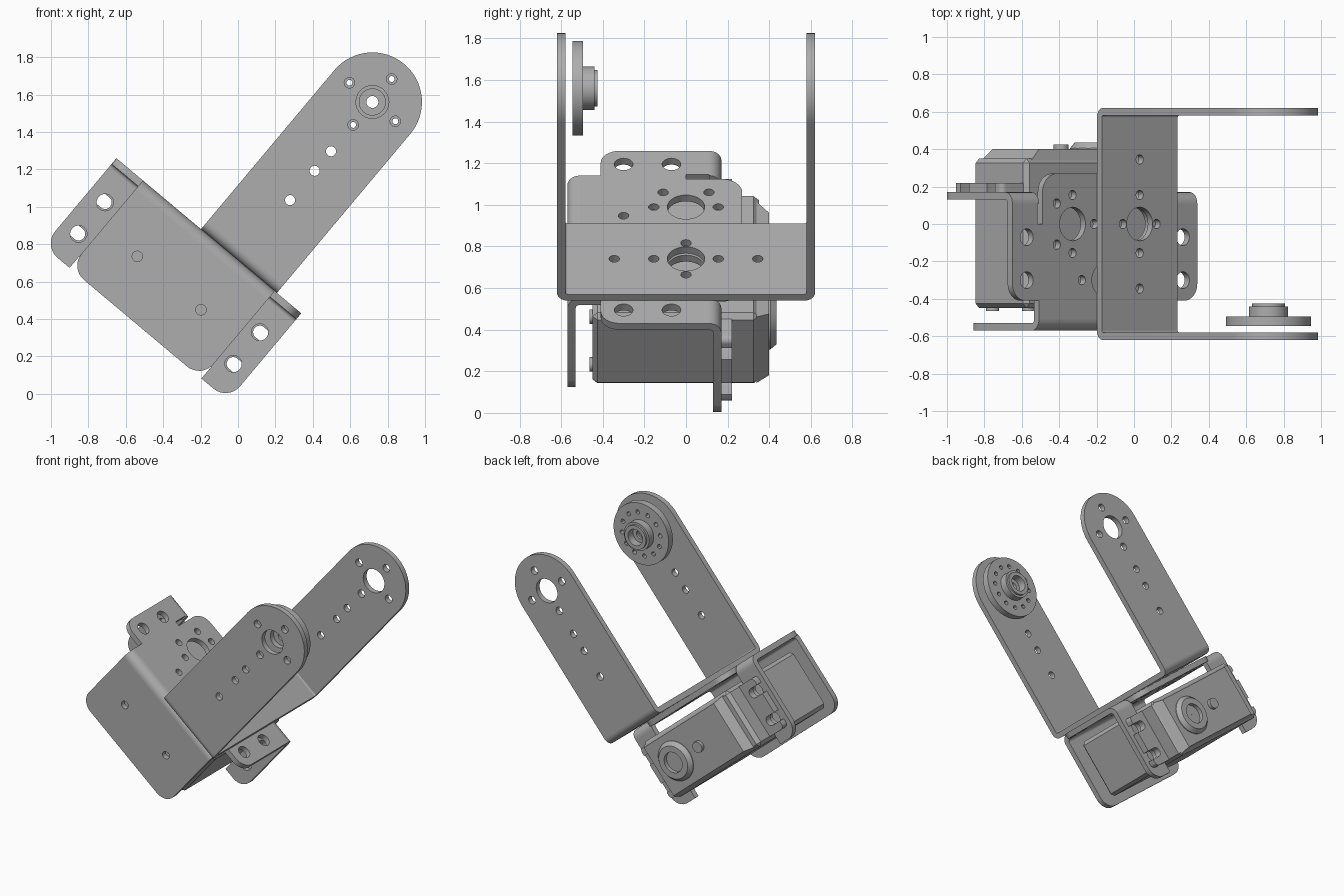
import bpy, bmesh, math
from mathutils import Matrix, Vector

if bpy.data.objects.get("Cube"):
    bpy.data.objects.remove(bpy.data.objects["Cube"])

# Tilted frame: x along the bracket base, y depth, z along the arms
FRAME = Matrix.Translation((0.005, 0, 0.71)) @ Matrix.Rotation(math.radians(40), 4, 'Y')
T = 0.04            # sheet thickness
MID = -0.21         # centre of the servo bracket
AXIS = -0.33        # servo centre line below the bracket plate
ARM = 1.11          # arm pivot height
FLAT = Matrix.Identity(4)
FACE = Matrix.Rotation(math.pi / 2, 4, 'X')                                # x, z, -y
SIDE = Matrix(((0, 0, 1, 0), (1, 0, 0, 0), (0, 1, 0, 0), (0, 0, 0, 1)))    # y, z, x

metal = bpy.data.materials.new("grey metal")
metal.use_nodes = True
metal.diffuse_color = (0.42, 0.42, 0.42, 1)
metal.node_tree.nodes["Principled BSDF"].inputs["Base Color"].default_value = metal.diffuse_color


def finish(name, bm):
    bmesh.ops.remove_doubles(bm, verts=bm.verts, dist=1e-5)
    bmesh.ops.recalc_face_normals(bm, faces=bm.faces)
    me = bpy.data.meshes.new(name)
    bm.to_mesh(me)
    bm.free()
    me.materials.clear()
    me.materials.append(metal)
    ob = bpy.data.objects.new(name, me)
    bpy.context.collection.objects.link(ob)
    ob.matrix_world = FRAME
    bpy.ops.object.select_all(action='DESELECT')
    ob.select_set(True)
    bpy.context.view_layer.objects.active = ob
    bpy.ops.object.shade_smooth_by_angle(angle=math.radians(30))
    return ob


def rounded(corners, steps=8):
    """Outline from (x, y, radius) corners."""
    out = []
    for i, (x, y, r) in enumerate(corners):
        p = Vector((x, y))
        if r == 0:
            out.append(p)
            continue
        a = p + (Vector(corners[i - 1][:2]) - p).normalized() * r
        b = p + (Vector(corners[(i + 1) % len(corners)][:2]) - p).normalized() * r
        c = a + b - p
        for k in range(steps + 1):
            t = k / steps * math.pi / 2
            out.append(c + (a - c) * math.cos(t) + (b - c) * math.sin(t))
    return out


def circle(x, y, r, n=28):
    return [Vector((x + r * math.cos(i * math.tau / n), y + r * math.sin(i * math.tau / n))) for i in range(n)]


def sheet(bm, outline, holes, lo, hi, axes):
    """Flat plate with holes, extruded from lo to hi along the third axis."""
    cu = bpy.data.curves.new("outline", 'CURVE')
    cu.dimensions, cu.fill_mode, cu.extrude = '2D', 'BOTH', (hi - lo) / 2
    for loop in [outline] + [circle(*h) for h in holes]:
        sp = cu.splines.new('POLY')
        sp.points.add(len(loop) - 1)
        for pt, v in zip(sp.points, loop):
            pt.co = (v.x, v.y, 0, 1)
        sp.use_cyclic_u = True
    ob = bpy.data.objects.new("outline", cu)
    bpy.context.collection.objects.link(ob)
    me = bpy.data.meshes.new_from_object(ob.evaluated_get(bpy.context.evaluated_depsgraph_get()))
    me.transform(axes @ Matrix.Translation((0, 0, (lo + hi) / 2)))
    bm.from_mesh(me)
    bpy.data.objects.remove(ob)
    bpy.data.meshes.remove(me)
    bpy.data.curves.remove(cu)


def bend(bm, y, z, r, start, x0, x1):
    """Quarter-round fold of sheet metal about (y, z)."""
    arc = [math.radians(start + 90 * k / 8) for k in range(9)]
    pts = [Vector((y + r * math.cos(a), z + r * math.sin(a))) for a in arc]
    pts += [Vector((y + (r - T) * math.cos(a), z + (r - T) * math.sin(a))) for a in reversed(arc)]
    sheet(bm, pts, [], x0, x1, SIDE)


def lathe(bm, profile, x, z, n=40):
    """Closed (radius, y) profile spun about a y-parallel axis."""
    vs = [bm.verts.new((x + r, y, z)) for r, y in profile]
    es = [bm.edges.new((vs[i - 1], vs[i])) for i in range(len(vs))]
    bmesh.ops.spin(bm, geom=vs + es, cent=(x, 0, z), axis=(0, 1, 0), angle=math.tau, steps=n)


def block(bm, lo, hi, bevel):
    size = [b - a for a, b in zip(lo, hi)]
    mid = [(a + b) / 2 for a, b in zip(lo, hi)]
    m = Matrix.Translation(mid) @ Matrix.Diagonal((*size, 1))
    vs = bmesh.ops.create_cube(bm, size=1, matrix=m)["verts"]
    edges = list({e for v in vs for e in v.link_edges})
    bmesh.ops.bevel(bm, geom=edges, offset=bevel, segments=1, affect='EDGES')
    return vs


# U bracket: base, two folds, two arms
W, R, OUT = 0.265, 0.05, 0.62
bm = bmesh.new()
yb = OUT - R
base_holes = [(0, 0, 0.09)] + [(0, s * y, 0.025) for s in (-1, 1) for y in (0.155, 0.345)]
base_holes += [(s * 0.118, 0, 0.025) for s in (-1, 1)]
sheet(bm, rounded([(-W, -yb, 0), (W, -yb, 0), (W, yb, 0), (-W, yb, 0)]), base_holes, 0, T, FLAT)
arm = [Vector((W, R))] + [Vector((W * math.cos(a * math.pi / 32), ARM + W * math.sin(a * math.pi / 32)))
                          for a in range(33)] + [Vector((-W, R))]
arm_holes = [(0, ARM, 0.088)] + [(0, z, 0.027) for z in (0.425, 0.63, 0.766)]
arm_holes += [(0.16 * math.cos(a), ARM + 0.16 * math.sin(a), 0.028)
              for a in (0, math.pi / 2, math.pi, math.pi * 1.5)]
for y0 in (-OUT, OUT - T):
    sheet(bm, arm, arm_holes, -y0 - T, -y0, FACE)
bend(bm, -yb, R, R, 180, -W, W)
bend(bm, yb, R, R, 270, -W, W)
finish("u_bracket", bm)

# Servo horn: disc with a ring of screw holes, and a stepped hub
bm = bmesh.new()
screw_ring = [(0.16 * math.cos(k * math.tau / 12), ARM + 0.16 * math.sin(k * math.tau / 12), 0.016, 12)
              for k in range(12)]
sheet(bm, circle(0, ARM, 0.228, 56), screw_ring + [(0, ARM, 0.1, 40)], 0.495, 0.545, FACE)
lathe(bm, [(0.1, -0.545), (0.07, -0.545), (0.07, -0.505), (0.032, -0.505), (0.032, -0.485), (0.06, -0.485),
           (0.06, -0.425), (0.088, -0.425), (0.088, -0.44), (0.105, -0.44), (0.105, -0.495), (0.1, -0.495)], 0, ARM)
finish("servo_horn", bm)

# Servo bracket: top plate with side wings, front flange and two rear tabs
bm = bmesh.new()
F, B, RB, LOW = -0.57, 0.17, 0.06, -0.61
half = [(0.46, F + RB, 0), (0.46, -0.41, 0), (0.645, -0.41, 0.09), (0.645, B - RB, 0), (0.47, B - RB, 0),
        (0.47, 0, 0), (0.435, 0, 0), (0.435, 0.27, 0.1)]
outline = [(MID + x, y, r) for x, y, r in half] + [(MID - x, y, r) for x, y, r in reversed(half)]
holes = [(MID, -0.3, 0.09)]
for s in (-1, 1):
    c = MID + s * 0.225
    holes += [(c, 0, 0.09), (c - s * 0.15, 0, 0.025), (MID + s * 0.16, -0.3, 0.025)]
    holes += [(MID + s * 0.545, y, 0.045) for y in (-0.07, -0.3)]
    for t in (-1, 1):
        holes += [(c, t * 0.155, 0.025), (c + s * 0.11, t * 0.11, 0.025)]
sheet(bm, rounded(outline), holes, -T, 0, FLAT)
bend(bm, F + RB, -RB, RB, 90, MID - 0.46, MID + 0.46)
flange = [(MID - 0.46, -RB, 0), (MID - 0.46, LOW, 0.1), (MID + 0.46, LOW, 0.1), (MID + 0.46, -RB, 0)]
sheet(bm, rounded(flange), [(MID + s * 0.222, AXIS, 0.028) for s in (-1, 1)], -F - T, -F, FACE)
for s in (-1, 1):
    x0, x1 = MID + s * 0.46, MID + s * 0.645
    bend(bm, B - RB, -RB, RB, 0, min(x0, x1), max(x0, x1))
    sheet(bm, rounded([(x0, -RB, 0), (x0, LOW, 0), (x1, LOW, 0.1), (x1, -RB, 0)]),
          [(MID + s * 0.54, AXIS + t * 0.11, 0.045) for t in (-1, 1)], -B, T - B, FACE)
finish("servo_bracket", bm)

# Servo case with a raised, sloped gear cover
bm = bmesh.new()
HW = 0.222
block(bm, (MID - 0.46, -0.45, AXIS - HW), (MID + 0.46, 0.35, AXIS + HW), 0.025)
cover = bmesh.ops.create_cube(bm, size=1)["verts"]
for v in cover:
    top = v.co.y > 0
    x = (0.345 if top else 0.41) if v.co.x < 0 else (0.41 if top else 0.45)
    v.co = (MID + math.copysign(x, v.co.x), 0.4 if top else 0.34,
            AXIS + math.copysign(HW - (0.03 if top else 0.015), v.co.z))
finish("servo_case", bm)

# Mounting ears with open screw slots
bm = bmesh.new()
ears = []
for s in (1, -1):
    x0, x1 = MID + s * 0.54, MID + s * 0.61
    ears.append((x1, AXIS - s * 0.2, 0.03))
    for t in (-1, 1):
        z = AXIS + s * t * 0.11
        ears += [(x1, z - s * 0.035, 0), (x0 - s * 0.035, z - s * 0.035, 0.034),
                 (x0 - s * 0.035, z + s * 0.035, 0.034), (x1, z + s * 0.035, 0)]
    ears.append((x1, AXIS + s * 0.2, 0.03))
sheet(bm, rounded(ears), [], -0.22, -0.17, FACE)
finish("servo_ears", bm)

# Output socket, gear pin and case screws
bm = bmesh.new()
shaft = MID + 0.222
lathe(bm, [(0.145, 0.39), (0.145, 0.405), (0.12, 0.435), (0.075, 0.435), (0.075, 0.405), (0.001, 0.405),
           (0.001, 0.39)], shaft, AXIS)
sheet(bm, circle(shaft - 0.25, AXIS, 0.04), [], -0.425, -0.39, FACE)
for s in (-1, 1):
    for t in (-1, 1):
        sheet(bm, circle(MID + s * 0.38, AXIS + t * 0.15, 0.035), [], 0.44, 0.465, FACE)
finish("servo_output", bm)
